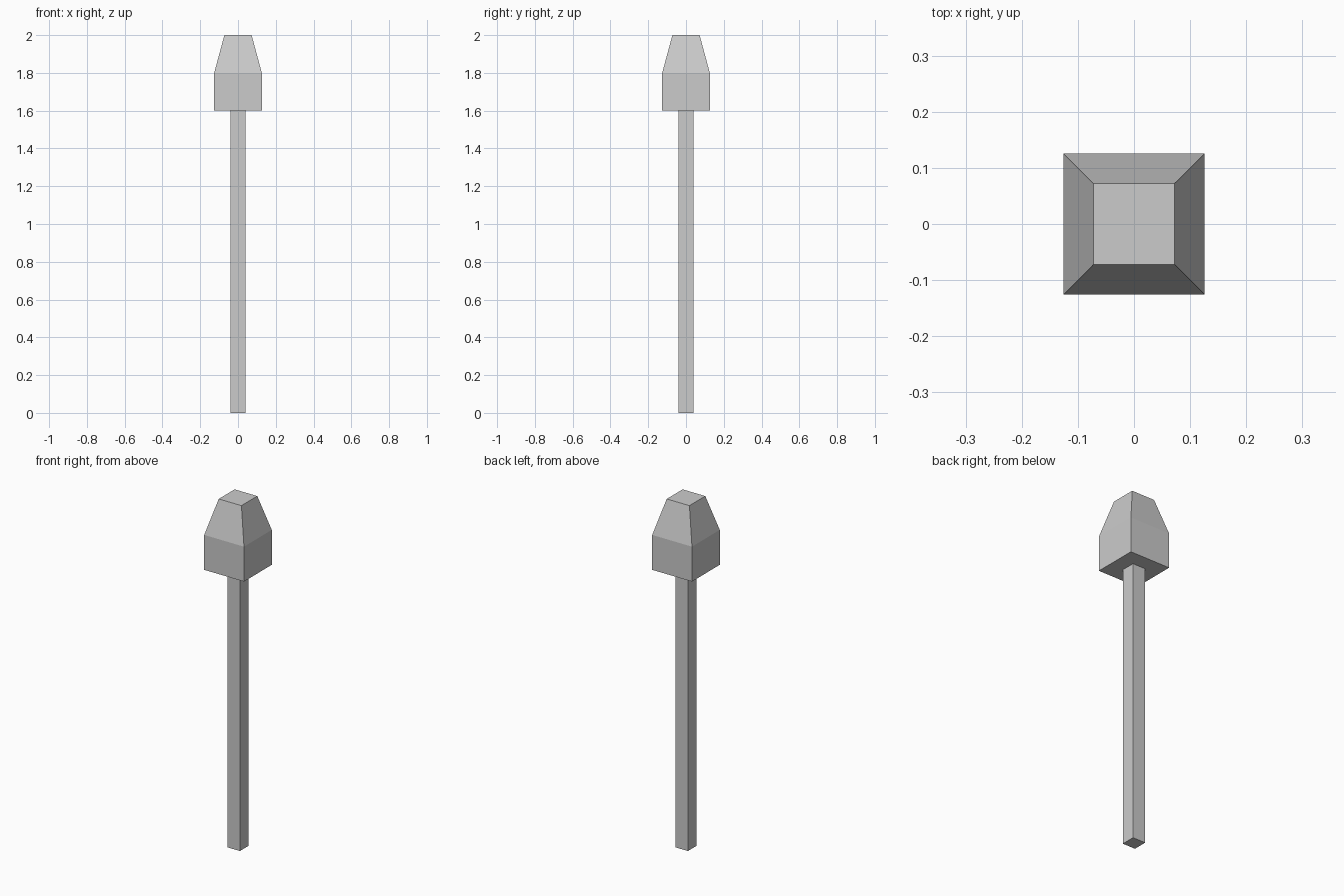
import bpy, bmesh

if "Cube" in bpy.data.objects:
    bpy.data.objects.remove(bpy.data.objects["Cube"])


def square_loft(name, sections):
    """Flat-faced solid through square sections given as (z, half width)."""
    bm = bmesh.new()
    rings = [[bm.verts.new((sx * h, sy * h, z))
              for sx, sy in ((-1, -1), (1, -1), (1, 1), (-1, 1))]
             for z, h in sections]
    for lower, upper in zip(rings, rings[1:]):
        for i in range(4):
            j = (i + 1) % 4
            bm.faces.new((lower[i], lower[j], upper[j], upper[i]))
    bm.faces.new(rings[0][::-1])
    bm.faces.new(rings[-1])
    mesh = bpy.data.meshes.new(name)
    bm.to_mesh(mesh)
    bm.free()
    obj = bpy.data.objects.new(name, mesh)
    bpy.context.collection.objects.link(obj)
    return obj


# Straight square shaft
square_loft("shaft", [(0, 0.04), (1.6, 0.04)])

# Head: square block with a tapered, flat top
square_loft("head", [(1.6, 0.126), (1.8, 0.126), (2.0, 0.072)])
